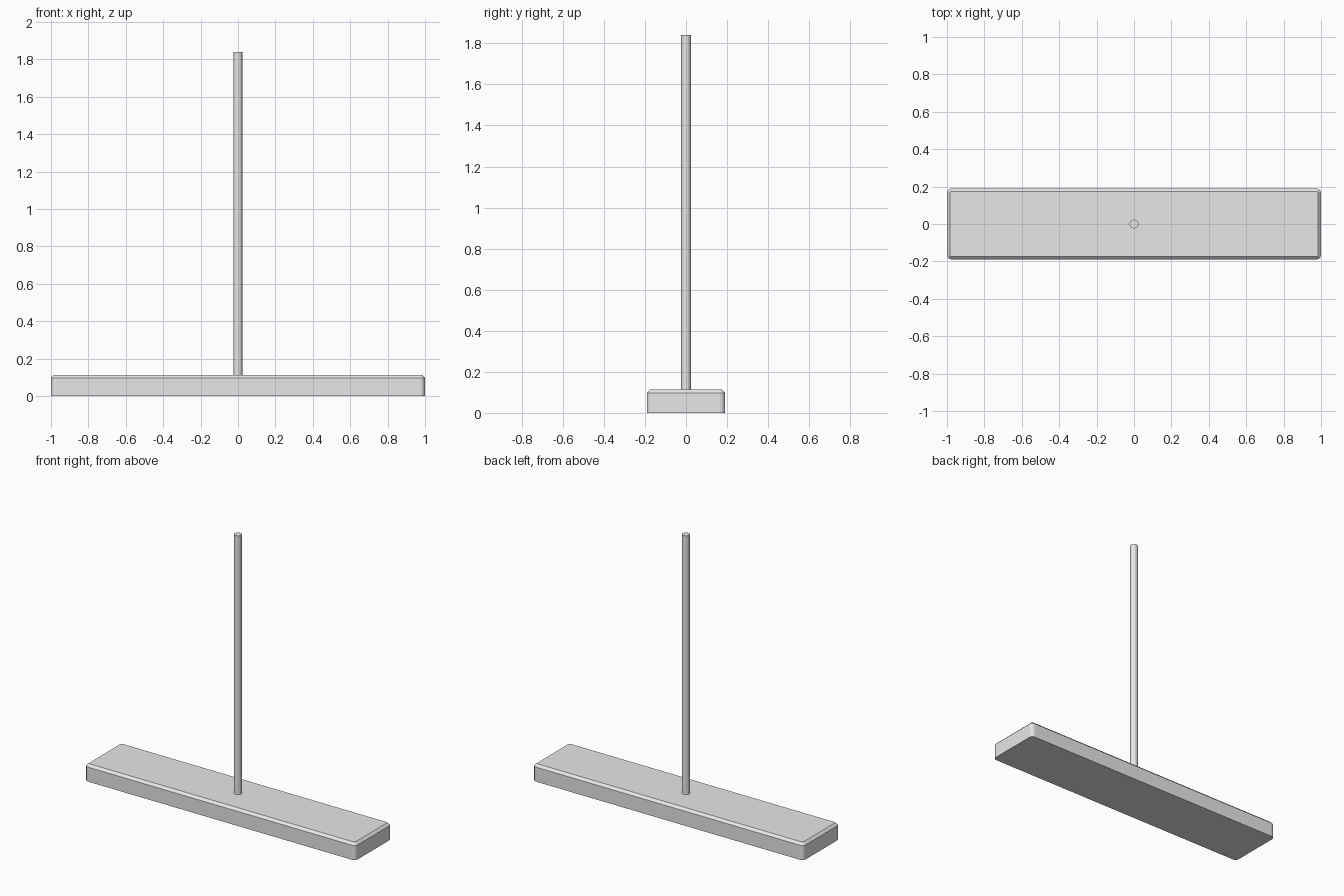
import bpy
import bmesh
import math

if "Cube" in bpy.data.objects:
    bpy.data.objects.remove(bpy.data.objects["Cube"])

HALF_X, HALF_Y = 1.0, 0.19
TOP, CHAMFER, RADIUS = 0.113, 0.016, 0.025
ROD_TOP, ROD_R = 1.84, 0.024

grey = bpy.data.materials.new("light grey")
grey.diffuse_color = (0.8, 0.8, 0.8, 1)
grey.use_nodes = True
grey.node_tree.nodes["Principled BSDF"].inputs["Base Color"].default_value = grey.diffuse_color


def finish(bm, name):
    bmesh.ops.recalc_face_normals(bm, faces=bm.faces)
    mesh = bpy.data.meshes.new(name)
    bm.to_mesh(mesh)
    bm.free()
    mesh.materials.append(grey)
    obj = bpy.data.objects.new(name, mesh)
    bpy.context.collection.objects.link(obj)
    return obj


def rounded_ring(bm, inset, z, steps=3):
    """Rounded rectangle outline, pulled in by inset."""
    ring = []
    for corner, (sx, sy) in enumerate([(1, 1), (-1, 1), (-1, -1), (1, -1)]):
        for i in range(steps + 1):
            a = math.pi / 2 * (corner + i / steps)
            r = RADIUS - inset
            ring.append(bm.verts.new((sx * (HALF_X - RADIUS) + r * math.cos(a),
                                      sy * (HALF_Y - RADIUS) + r * math.sin(a), z)))
    return ring


# Base plate: straight walls, chamfered top rim, flat underside
bm = bmesh.new()
rings = [rounded_ring(bm, 0, 0),
         rounded_ring(bm, 0, TOP - CHAMFER),
         rounded_ring(bm, CHAMFER, TOP)]
for low, high in zip(rings, rings[1:]):
    n = len(low)
    for i in range(n):
        j = (i + 1) % n
        bm.faces.new((low[i], low[j], high[j], high[i]))
bm.faces.new(rings[0][::-1])
bm.faces.new(rings[-1])
finish(bm, "base_plate")

# Upright rod standing on the middle of the plate
bm = bmesh.new()
bmesh.ops.create_cone(bm, cap_ends=True, segments=16, radius1=ROD_R, radius2=ROD_R,
                      depth=ROD_TOP - TOP)
bmesh.ops.translate(bm, verts=bm.verts, vec=(0, 0, (ROD_TOP + TOP) / 2))
finish(bm, "upright_rod")
